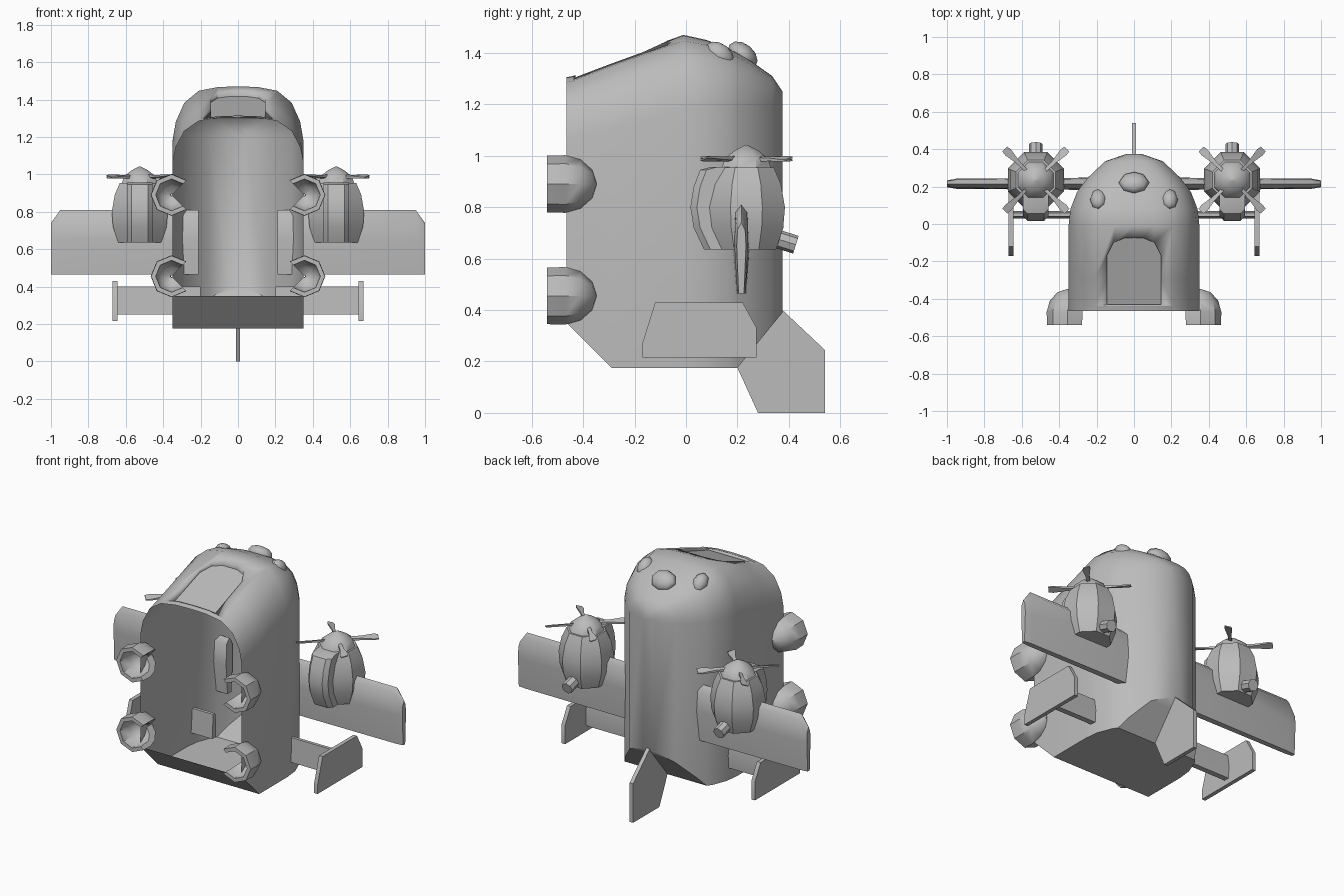
import bpy, bmesh, math
from mathutils import Vector, Matrix

cube = bpy.data.objects.get("Cube")
if cube:
    bpy.data.objects.remove(cube)

grey = bpy.data.materials.new("plain_grey")
grey.use_nodes = True
COLOUR = (0.5, 0.5, 0.5, 1)
grey.diffuse_color = COLOUR
grey.node_tree.nodes["Principled BSDF"].inputs["Base Color"].default_value = COLOUR


def finish(name, bm, mirror=False, angle=40, recalc=True):
    """Turn a bmesh into a shaded object, optionally mirrored across x."""
    if recalc:
        bmesh.ops.recalc_face_normals(bm, faces=bm.faces)
    mesh = bpy.data.meshes.new(name)
    bm.to_mesh(mesh)
    bm.free()
    mesh.materials.append(grey)
    ob = bpy.data.objects.new(name, mesh)
    bpy.context.collection.objects.link(ob)
    bpy.ops.object.select_all(action='DESELECT')
    ob.select_set(True)
    bpy.context.view_layer.objects.active = ob
    bpy.ops.object.shade_smooth_by_angle(angle=math.radians(angle))
    if mirror:
        ob.modifiers.new("mirror", 'MIRROR')
    return ob


def loft(rings, caps=True, closed=True):
    """Skin a list of equal-length point rings."""
    bm = bmesh.new()
    vs = [[bm.verts.new(p) for p in r] for r in rings]
    n = len(rings[0])
    for a, b in zip(vs, vs[1:]):
        for i in range(n if closed else n - 1):
            j = (i + 1) % n
            bm.faces.new((a[i], a[j], b[j], b[i]))
    if caps:
        bm.faces.new(vs[0])
        bm.faces.new(vs[-1])
    return bm


def lathe(profile, centre, sides=8):
    """Turn a (radius, z) profile around a vertical axis."""
    rings = []
    for r, z in profile:
        angles = [2 * math.pi * (i + 0.5) / sides for i in range(sides)]
        rings.append([(centre[0] + r * math.cos(a), centre[1] + r * math.sin(a), z) for a in angles])
    return loft(rings)


# Fuselage shell: arched sections along y (y, half width, bottom, shoulder, top)
SECTIONS = [
    (-0.465, 0.35, 0.35, 1.06, 1.305),
    (-0.44, 0.35, 0.325, 1.07, 1.31),
    (-0.29, 0.35, 0.175, 1.10, 1.368),
    (-0.01, 0.35, 0.175, 1.18, 1.47),
    (0.08, 0.34, 0.175, 1.20, 1.45),
    (0.17, 0.305, 0.175, 1.20, 1.415),
    (0.20, 0.285, 0.175, 1.20, 1.40),
    (0.25, 0.245, 0.237, 1.20, 1.37),
    (0.335, 0.155, 0.341, 1.20, 1.31),
    (0.375, 0.04, 0.39, 1.20, 1.25),
]
ARCH = [(1, 0), (0.95, 0.35), (0.82, 0.7), (0.6, 0.92), (0.3, 0.99)]
rings = []
for y, w, bottom, shoulder, top in SECTIONS:
    half = [(w, y, bottom)] + [(w * a, y, shoulder + (top - shoulder) * b) for a, b in ARCH]
    rings.append(half + [(0, y, top)] + [(-p[0], y, p[2]) for p in reversed(half)])
fuselage = finish("fuselage", loft(rings))

# Recessed roof panel cut into the shell
half = [(0.145, -0.43), (0.145, -0.17), (0.11, -0.10), (0.05, -0.075)]
outline = half + [(-x, y) for x, y in reversed(half)]
floor = [(x, y, 1.295 + (y + 0.43) * 0.34) for x, y in outline]
cutter = finish("panel_cutter", loft([floor, [(x, y, 1.7) for x, y in outline]]))
cutter.hide_render = True
cut = fuselage.modifiers.new("panel", 'BOOLEAN')
cut.object, cut.operation, cut.solver = cutter, 'DIFFERENCE', 'EXACT'
shell = bpy.data.meshes.new_from_object(fuselage.evaluated_get(bpy.context.evaluated_depsgraph_get()))
fuselage.modifiers.clear()
fuselage.data = shell
bpy.data.objects.remove(cutter)

# Open the front of the shell
bm = bmesh.new()
bm.from_mesh(shell)
front = [f for f in bm.faces if all(v.co.y < -0.46 for v in f.verts)]
bmesh.ops.delete(bm, geom=front, context='FACES')
bm.to_mesh(shell)
bm.free()


# Wings: airfoil sections from root to tip, leading edge up
def airfoil(x, top, thick):
    pts = [(0.0, top), (0.5, top - 0.03), (0.6, 0.65), (0.35, 0.465),
           (-0.35, 0.465), (-0.6, 0.65), (-0.5, top - 0.03)]
    return [(x, 0.215 + t * thick, z) for t, z in pts]


finish("wing", loft([airfoil(0.21, 0.81, 0.055), airfoil(0.95, 0.81, 0.045),
                     airfoil(1.0, 0.74, 0.03)]), mirror=True)

# Tail struts and end plates
strut = [(0.03, 0.25), (0.065, 0.25), (0.07, 0.33), (0.06, 0.4), (0.04, 0.4)]
finish("tail_strut", loft([[(x, y, z) for y, z in strut] for x in (0.2, 0.655)]), mirror=True)
plate = [(-0.17, 0.215), (-0.17, 0.27), (-0.12, 0.43), (0.22, 0.43), (0.275, 0.33), (0.275, 0.215)]
finish("tail_end_plate", loft([[(x, y, z) for y, z in plate] for x in (0.645, 0.67)]), mirror=True)

# Rear fin
fin = [(0.375, 0.4), (0.54, 0.245), (0.54, 0), (0.28, 0), (0.2, 0.175)]
finish("rear_fin", loft([[(x, y, z) for y, z in fin] for x in (-0.012, 0.012)]))

# Engines: nacelle, spinner, front intake, exhaust
HUB = (0.525, 0.235)
finish("nacelle", lathe([(0.125, 0.635), (0.155, 0.72), (0.162, 0.8), (0.145, 0.89), (0.115, 0.955)], HUB), mirror=True)
finish("spinner", lathe([(0.105, 0.95), (0.09, 0.99), (0.05, 1.02), (0.005, 1.042)], HUB), mirror=True)
intake = [(0.2, 0.635), (0.07, 0.635), (0.03, 0.72), (0.017, 0.8), (0.03, 0.88), (0.055, 0.945), (0.1, 0.957), (0.2, 0.957)]
rings = [[(HUB[0] + x, y + inset, z) for y, z in intake]
         for x, inset in ((-0.068, 0.025), (-0.045, 0), (0.045, 0), (0.068, 0.025))]
finish("engine_intake", loft(rings), mirror=True, angle=30)

bm = bmesh.new()
tilt = Vector((0, 0.95, -0.3)).to_track_quat('Z', 'Y').to_matrix().to_4x4()
bmesh.ops.create_cone(bm, cap_ends=True, segments=8, radius1=0.036, radius2=0.036, depth=0.12,
                      matrix=Matrix.Translation((HUB[0], 0.37, 0.672)) @ tilt)
finish("exhaust_pipe", bm, mirror=True)

# Four propeller blades per engine, set diagonally
for k in range(4):
    turn = Matrix.Translation((*HUB, 0.988)) @ Matrix.Rotation(math.pi * (k + 0.5) / 2, 4, 'Z')
    rings = []
    for r, w, t in ((0.05, 0.008, 0.008), (0.14, 0.011, 0.006), (0.21, 0.022, 0.004), (0.235, 0.018, 0.003)):
        rings.append([turn @ Vector((r, s * w, s * 0.3 * w + u * t)) for s, u in ((-1, -1), (1, -1), (1, 1), (-1, 1))])
    finish(f"propeller_blade_{k + 1}", loft(rings), mirror=True)

# Corner cups: thick domes with a wedge missing on the inner side
DOME = [(0.11, -0.54), (0.112, -0.47), (0.095, -0.41), (0.055, -0.365), (0.004, -0.348)]
LINER = [(0.006, -0.40), (0.05, -0.42), (0.08, -0.46), (0.085, -0.54)]
for label, z in (("upper", 0.89), ("lower", 0.455)):
    rings = []
    for i in range(7):
        a = math.radians(-135 + 45 * i)
        rings.append([(0.355 + r * math.cos(a), y, z + r * math.sin(a)) for r, y in DOME + LINER])
    finish(f"{label}_corner_cup", loft(rings), mirror=True)


# Roof bumps
def bump(name, centre, size, lean, mirror=False):
    bm = bmesh.new()
    place = Matrix.Translation(centre) @ Matrix.Rotation(math.radians(lean), 4, 'X') @ Matrix.Diagonal((*size, 1))
    bmesh.ops.create_uvsphere(bm, u_segments=8, v_segments=6, radius=1, matrix=place)
    finish(name, bm, mirror, angle=50)


bump("rear_roof_bump", (0, 0.22, 1.39), (0.082, 0.066, 0.045), -40)
bump("side_roof_bump", (0.19, 0.13, 1.39), (0.045, 0.065, 0.045), -40, mirror=True)
